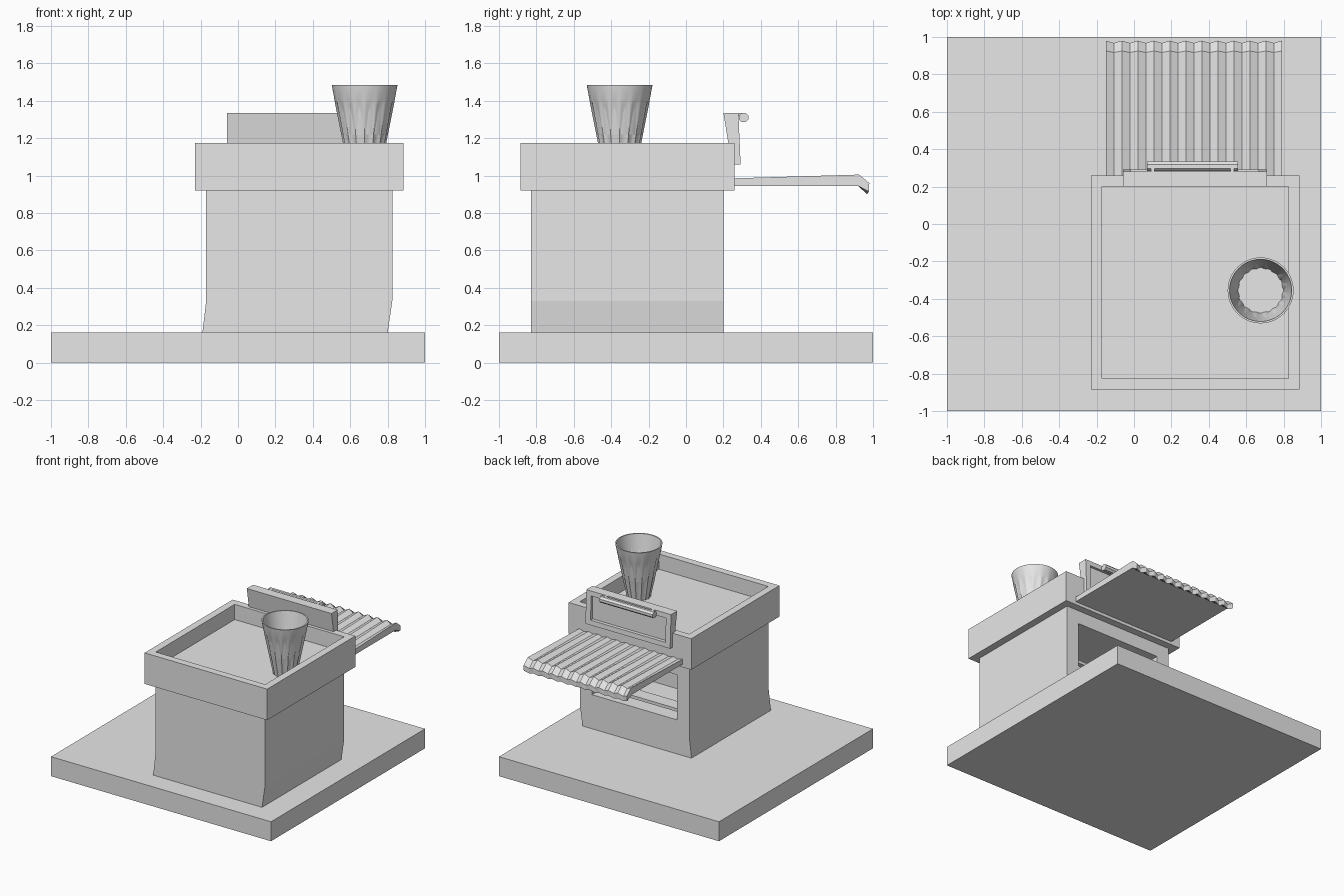
import bpy, bmesh, math

if "Cube" in bpy.data.objects:
    bpy.data.objects.remove(bpy.data.objects["Cube"])

grey = bpy.data.materials.new("light_grey")
grey.diffuse_color = (0.8, 0.8, 0.8, 1)
grey.use_nodes = True
grey.node_tree.nodes["Principled BSDF"].inputs["Base Color"].default_value = grey.diffuse_color


def finish(name, bm):
    bmesh.ops.recalc_face_normals(bm, faces=bm.faces)
    mesh = bpy.data.meshes.new(name)
    bm.to_mesh(mesh)
    bm.free()
    ob = bpy.data.objects.new(name, mesh)
    mesh.materials.append(grey)
    bpy.context.collection.objects.link(ob)
    return ob


def loft(name, rings, cap=True, wrap=True):
    """Skin a list of closed rings of equal length."""
    bm = bmesh.new()
    vs = [[bm.verts.new(p) for p in ring] for ring in rings]
    n = len(rings[0])
    for a, b in zip(vs, vs[1:]):
        for i in range(n):
            j = (i + 1) % n
            bm.faces.new((a[i], a[j], b[j], b[i]))
    if cap:
        bm.faces.new(vs[0])
        bm.faces.new(vs[-1])
    return finish(name, bm)


def rect(x0, x1, y0, y1, z):
    return [(x0, y0, z), (x1, y0, z), (x1, y1, z), (x0, y1, z)]


def box(name, x0, x1, y0, y1, z0, z1):
    return loft(name, [rect(x0, x1, y0, y1, z0), rect(x0, x1, y0, y1, z1)])


def cut(ob, cutter):
    mod = ob.modifiers.new("cut", 'BOOLEAN')
    mod.operation = 'DIFFERENCE'
    mod.solver = 'EXACT'
    mod.object = cutter
    bpy.context.view_layer.objects.active = ob
    bpy.ops.object.modifier_apply(modifier=mod.name)
    bpy.data.objects.remove(cutter)


# ground slab
box("ground_slab", -1, 1, -1, 1, 0, 0.16)

# booth walls, foot leaning to the left, with a serving window in the back
walls = loft("booth_walls", [rect(-0.19, 0.80, -0.83, 0.20, 0.16),
                             rect(-0.17, 0.825, -0.83, 0.20, 0.33),
                             rect(-0.17, 0.825, -0.83, 0.20, 0.92)])
cut(walls, box("window_cutter", -0.06, 0.715, -0.25, 0.30, 0.44, 0.81))
box("window_shelf", -0.06, 0.715, 0.06, 0.17, 0.49, 0.515)

# roof block with sunken top
loft("roof_parapet", [rect(-0.23, 0.885, -0.885, 0.26, 0.92),
                      rect(-0.23, 0.885, -0.885, 0.26, 1.175),
                      rect(-0.17, 0.825, -0.825, 0.20, 1.175),
                      rect(-0.17, 0.825, -0.825, 0.20, 1.05)])

# sign board leaning on the parapet, with a recessed panel
sign = loft("sign_board", [rect(-0.06, 0.71, 0.245, 0.292, 1.06),
                           rect(-0.06, 0.71, 0.20, 0.28, 1.335)])
cut(sign, box("panel_cutter", -0.015, 0.665, 0.262, 0.40, 1.10, 1.295))

# lamp tube over the sign and its two arms
tube = [[(x, 0.308 + 0.027 * math.cos(math.pi * (k + .5) / 4),
          1.31 + 0.027 * math.sin(math.pi * (k + .5) / 4)) for k in range(8)]
        for x in (0.07, 0.555)]
loft("lamp_tube", tube)
for side, x in (("left", 0.09), ("right", 0.515)):
    box("lamp_arm_" + side, x, x + 0.02, 0.26, 0.30, 1.318, 1.335)

# corrugated awning: columns across x, each a closed y/z section
RIBS, STEPS = 11, 4
cols = []
for i in range(RIBS * STEPS + 1):
    x = -0.15 + 0.94 * i / (RIBS * STEPS)
    w = 0.5 + 0.5 * math.cos(2 * math.pi * i / STEPS)
    cols.append([(x, 0.25, 0.945), (x, 0.25, 0.975 + 0.01 * w),
                 (x, 0.917 + 0.008 * w, 0.983 + 0.022 * w),
                 (x, 0.968 + 0.012 * w, 0.94 + 0.02 * w),
                 (x, 0.968 + 0.01 * w, 0.90 + 0.015 * w),
                 (x, 0.92, 0.945)])
loft("corrugated_awning", cols)

# fluted cup on the roof: (height, radius, flute depth)
N, FLUTES = 96, 16
profile = [(1.05, 0.090, 0.006), (1.17, 0.115, 0.008), (1.38, 0.157, 0.008),
           (1.405, 0.161, 0.0), (1.485, 0.176, 0.0), (1.485, 0.166, 0.0),
           (1.22, 0.122, 0.0)]
rings = []
for z, r, depth in profile:
    ring = []
    for k in range(N):
        a = 2 * math.pi * k / N
        rr = r - depth * abs(math.sin(a * FLUTES / 2))
        ring.append((0.677 + rr * math.cos(a), -0.355 + rr * math.sin(a), z))
    rings.append(ring)
cup = loft("fluted_cup", rings)
bpy.ops.object.select_all(action='DESELECT')
cup.select_set(True)
bpy.context.view_layer.objects.active = cup
bpy.ops.object.shade_smooth_by_angle(angle=math.radians(30))
